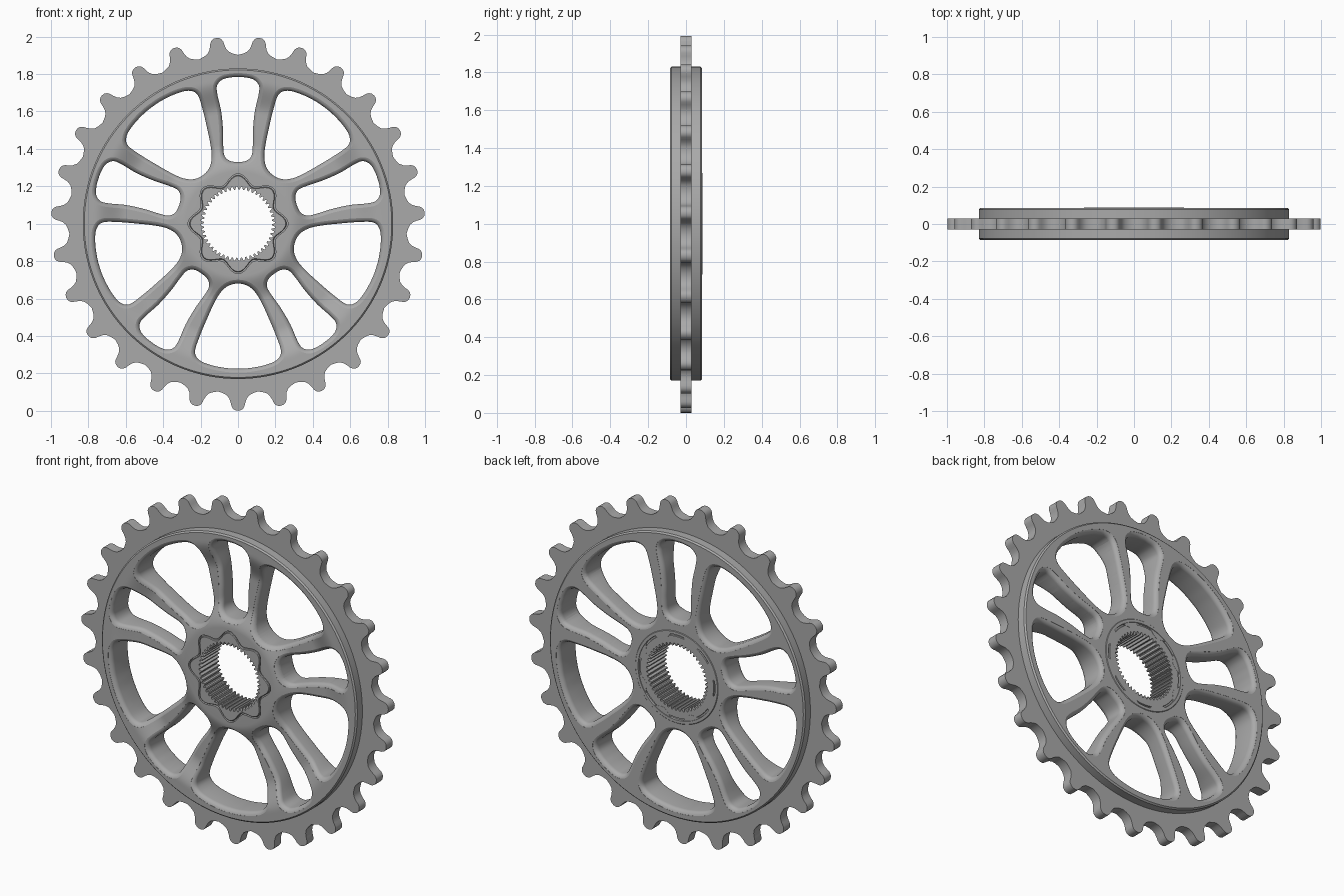
import bpy, bmesh
from math import sin, cos, tau, pi, radians, hypot, atan2
from mathutils import Vector

if "Cube" in bpy.data.objects:
    bpy.data.objects.remove(bpy.data.objects["Cube"])

metal = bpy.data.materials.new("satin grey metal")
metal.use_nodes = True
GREY = (0.4, 0.4, 0.4, 1)
metal.diffuse_color = GREY
metal.node_tree.nodes["Principled BSDF"].inputs["Base Color"].default_value = GREY


def loft(bm, rings, closed=False):
    """Skin rings of points; either loop back to the first ring or cap the ends."""
    loops = [[bm.verts.new(p) for p in ring] for ring in rings]
    pairs = list(zip(loops, loops[1:])) + ([(loops[-1], loops[0])] if closed else [])
    faces = []
    for a, b in pairs:
        for i in range(len(a)):
            j = (i + 1) % len(a)
            faces.append(bm.faces.new((a[i], a[j], b[j], b[i])))
    if not closed:
        faces += [bm.faces.new(loops[0]), bm.faces.new(loops[-1])]
    bmesh.ops.recalc_face_normals(bm, faces=faces)


def finish(name, bm):
    mesh = bpy.data.meshes.new(name)
    bm.to_mesh(mesh)
    bm.free()
    mesh.materials.append(metal)
    obj = bpy.data.objects.new(name, mesh)
    bpy.context.collection.objects.link(obj)
    return obj


def smooth(obj, angle=32):
    bpy.ops.object.select_all(action='DESELECT')
    obj.select_set(True)
    bpy.context.view_layer.objects.active = obj
    bpy.ops.object.shade_smooth_by_angle(angle=radians(angle))


def ring(shape, y, count):
    """Ring around the axle; shape is a radius or a function of the angle."""
    pts = []
    for i in range(count):
        a = tau * i / count
        r = shape(a) if callable(shape) else shape
        pts.append((r * cos(a), y, 1 + r * sin(a)))
    return pts


def turned(name, profile, count):
    bm = bmesh.new()
    loft(bm, [ring(s, y, count) for s, y in profile], closed=True)
    obj = finish(name, bm)
    smooth(obj)
    return obj


def star(grow):
    return lambda a: 0.234 + grow + 0.025 * cos(8 * a)


def spline_bore(a):
    return 0.19 + 0.008 * max(-1, min(1, 1.6 * sin(48 * a)))


def ease(t):
    t = max(0, min(1, t))
    return t * t * (3 - 2 * t)


def front(r):
    """Depth of the dished front face: raised hub, low spokes, raised rim."""
    return -0.035 - 0.043 * (1 - ease((r - 0.28) / 0.15)) - 0.05 * ease((r - 0.6) / 0.17)


BACK = 0.085

# Spider body with star-shaped centre opening
steps = [0.28 + 0.0125 * i for i in range(43)]
profile = [(star(0.008), front(0.28))] + [(r, front(r)) for r in steps]
profile += [(0.822, -0.085), (0.83, -0.077), (0.83, 0.077), (0.822, BACK),
            (0.55, BACK), (0.29, BACK), (0.275, BACK), (star(0.008), BACK)]
body = turned("spider_body", profile, 192)


# Window cutters with flared ends that round the spoke edges
def window_outline(half, turn, sub=6):
    pts = half + [(u, -v) for u, v in half[-2:0:-1]]
    n, out = len(pts), []
    for i in range(n):
        p = [Vector(pts[(i + k) % n]) for k in (-1, 0, 1, 2)]
        for s in range(sub):
            t = s / sub
            out.append(0.5 * (2 * p[1] + (p[2] - p[0]) * t
                              + (2 * p[0] - 5 * p[1] + 4 * p[2] - p[3]) * t * t
                              + (3 * p[1] - p[0] - 3 * p[2] + p[3]) * t ** 3))
    return [Vector((p.x * cos(turn) - p.y * sin(turn),
                    p.x * sin(turn) + p.y * cos(turn))) for p in out]


def window_cutter(bm, outline, radius=0.028):
    n = len(outline)
    centre = sum(outline, Vector((0, 0))) / n
    normals = []
    for i in range(n):
        d = outline[(i + 1) % n] - outline[i - 1]
        nm = Vector((d.y, -d.x)).normalized()
        normals.append(nm if nm.dot(outline[i] - centre) > 0 else -nm)

    def level(offset, depth, side):
        pts = []
        for p, nm in zip(outline, normals):
            q = p + nm * offset
            y = front(q.length) + depth if side < 0 else BACK - depth
            pts.append((q.x, y, 1 + q.y))
        return pts

    arc = [(radius * (1 - cos(a)), radius * (1 - sin(a)))
           for a in (radians(15 * k) for k in range(6))]
    arc.append((arc[-1][0], -0.05))
    rings = [level(o, d, -1) for o, d in reversed(arc)]
    rings += [level(o, d, 1) for o, d in arc]
    loft(bm, rings)


small_window = [(0.33, 0), (0.337, 0.045), (0.365, 0.073), (0.42, 0.079), (0.5, 0.08),
                (0.6, 0.09), (0.69, 0.11), (0.738, 0.112), (0.77, 0.085), (0.782, 0.04), (0.784, 0)]
large_window = [(0.32, 0), (0.332, 0.052), (0.37, 0.095), (0.43, 0.13), (0.5, 0.162),
                (0.6, 0.204), (0.685, 0.23), (0.73, 0.205), (0.757, 0.14), (0.772, 0.06), (0.775, 0)]
bm = bmesh.new()
for i in range(5):
    turn = pi / 2 + i * tau / 5
    window_cutter(bm, window_outline(small_window, turn))
    window_cutter(bm, window_outline(large_window, turn + tau / 10))
cutter = finish("window_cutter", bm)
cutter.hide_render = True
cut = body.modifiers.new("windows", 'BOOLEAN')
cut.operation, cut.solver, cut.object = 'DIFFERENCE', 'EXACT', cutter
bpy.context.view_layer.objects.active = body
bpy.ops.object.modifier_apply(modifier="windows")
bpy.data.objects.remove(cutter)
smooth(body)

# Toothed plate with 27 rounded teeth
TEETH = 27
flank = [(0.0, 1.0), (0.016, 0.997), (0.028, 0.988), (0.035, 0.975), (0.039, 0.957),
         (0.046, 0.936), (0.059, 0.918), (0.078, 0.907)]
bm = bmesh.new()
tooth = [(-t, r) for t, r in flank[:0:-1]] + flank
polar = []
for i in range(TEETH):
    base = -pi / 2 + tau * i / TEETH
    polar += [(base + atan2(t, r), hypot(t, r)) for t, r in tooth]
    polar.append((base + pi / TEETH, 0.903))


def tooth_ring(y, radius=None):
    return [((radius or r) * cos(a), y, 1 + (radius or r) * sin(a)) for a, r in polar]


loft(bm, [tooth_ring(-0.03, 0.815), tooth_ring(-0.03), tooth_ring(0.03), tooth_ring(0.03, 0.815)], closed=True)
smooth(finish("tooth_plate", bm))

# Star-shaped hub insert with splined bore
turned("hub_insert", [(spline_bore, -0.08), (star(-0.004), -0.08), (star(0), -0.076),
                      (star(0), -0.06), (star(0.012), -0.06), (star(0.012), 0.07), (spline_bore, 0.07)], 384)

# Back hub flange with a fine groove
turned("back_flange", [(spline_bore, 0.068), (spline_bore, 0.084), (0.238, 0.084), (0.24, 0.078),
                       (0.248, 0.078), (0.25, 0.088), (0.266, 0.088), (0.27, 0.084), (0.27, 0.068)], 384)
